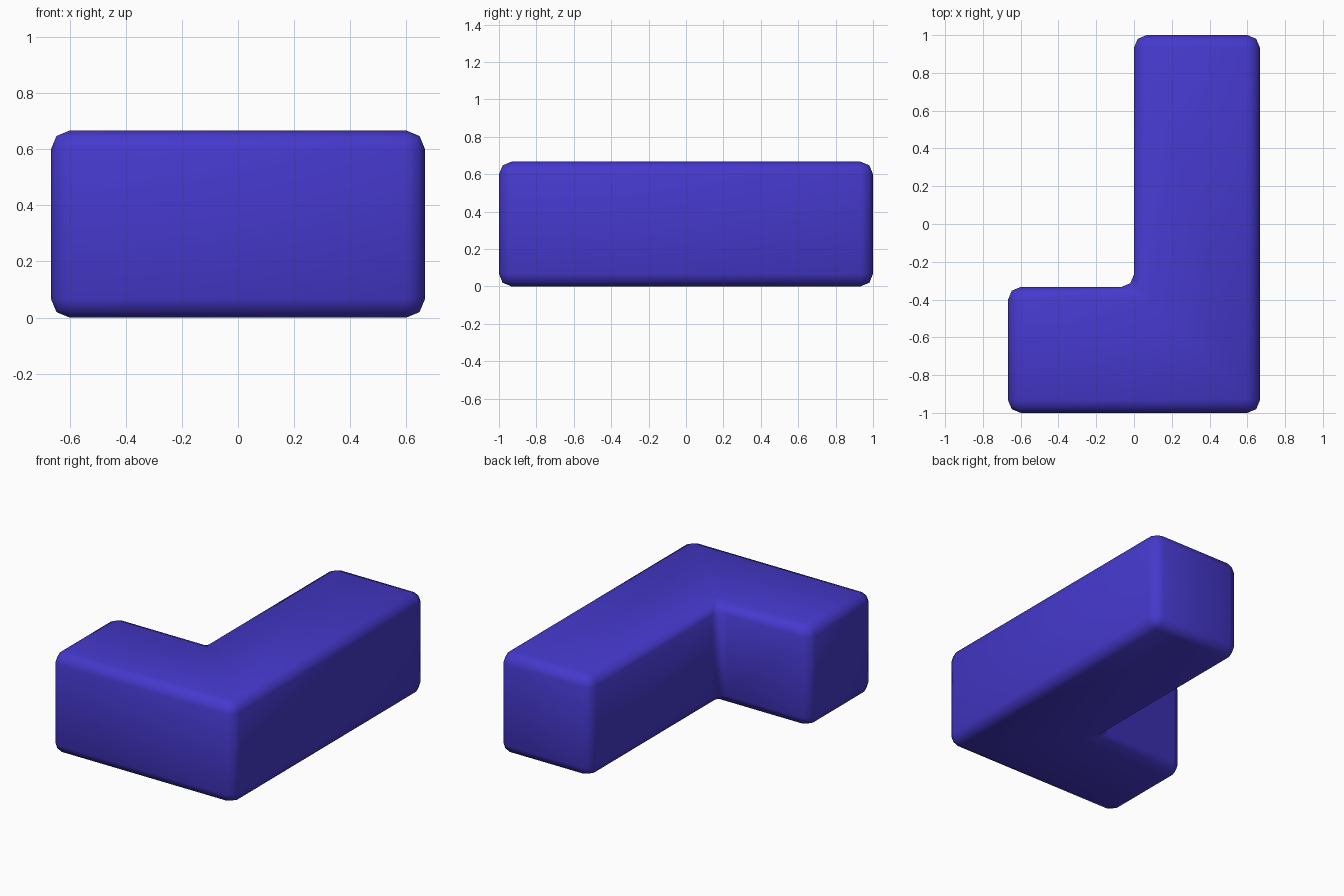
import bpy, bmesh

if "Cube" in bpy.data.objects:
    bpy.data.objects.remove(bpy.data.objects["Cube"])

# L-shaped block made of one-third-scale unit cells
U = 2 / 3
outline = [(-U, -1), (U, -1), (U, 1), (0, 1), (0, -1 + U), (-U, -1 + U)]

bm = bmesh.new()
base = bm.faces.new([bm.verts.new((x, y, 0)) for x, y in outline])
ext = bmesh.ops.extrude_face_region(bm, geom=[base])
top = [g for g in ext["geom"] if isinstance(g, bmesh.types.BMVert)]
bmesh.ops.translate(bm, verts=top, vec=(0, 0, U))
if base.is_valid and len([f for f in bm.faces if len(f.verts) == 6]) < 2:
    bm.faces.new([v for v in base.verts])
bmesh.ops.recalc_face_normals(bm, faces=bm.faces[:])

# Rounded edges, including the inner corner
bmesh.ops.bevel(bm, geom=bm.edges[:], offset=0.067, offset_type='OFFSET',
                segments=2, profile=0.5, affect='EDGES', clamp_overlap=True)
bmesh.ops.recalc_face_normals(bm, faces=bm.faces[:])
for f in bm.faces:
    f.smooth = True

mesh = bpy.data.meshes.new("l_block")
bm.to_mesh(mesh)
bm.free()
block = bpy.data.objects.new("l_block", mesh)
bpy.context.collection.objects.link(block)

# Blue-violet finish
mat = bpy.data.materials.new("blue_violet")
mat.diffuse_color = (0.06, 0.04, 0.6, 1)
mat.use_nodes = True
mat.node_tree.nodes["Principled BSDF"].inputs["Base Color"].default_value = mat.diffuse_color
mesh.materials.append(mat)
